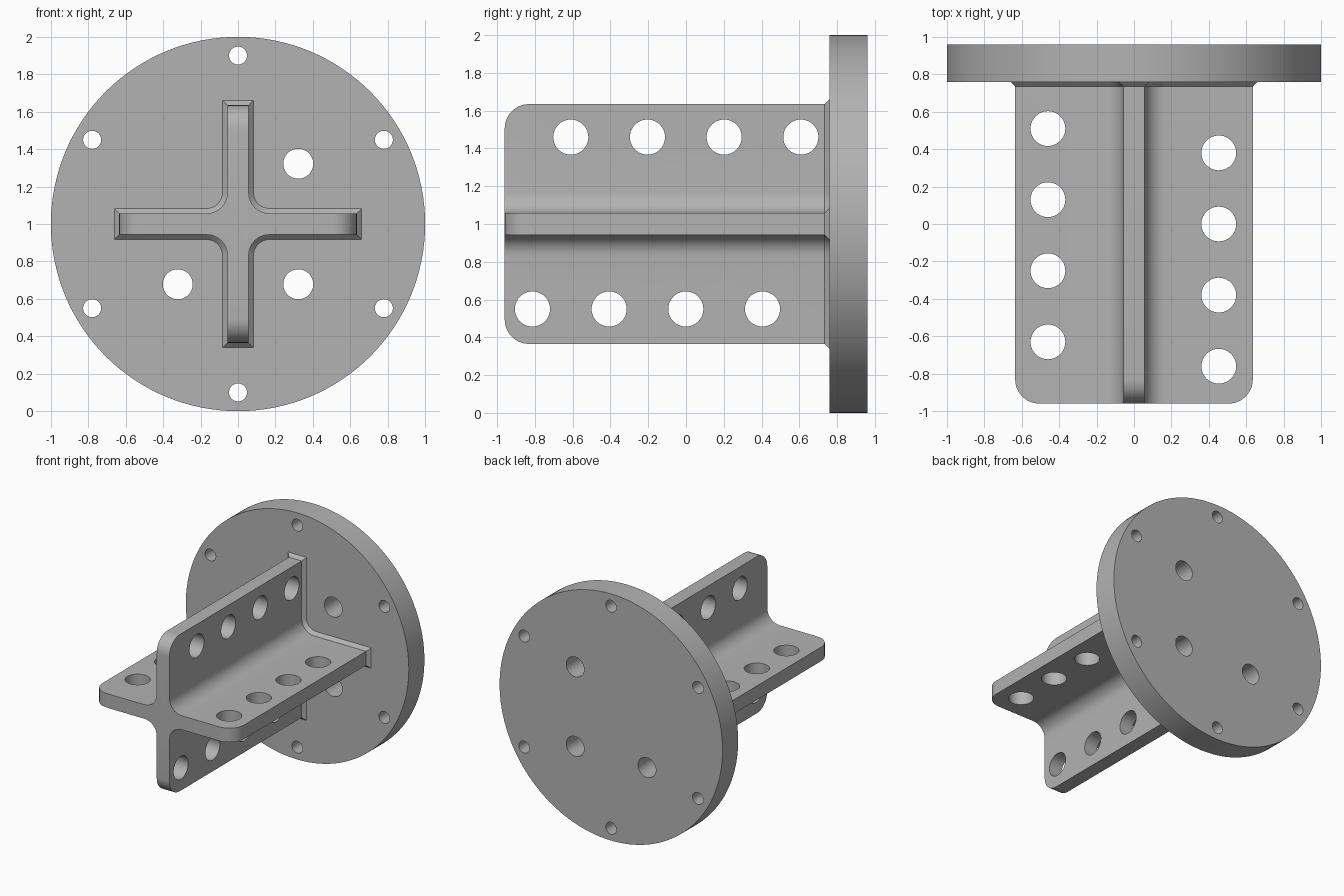
import bpy, bmesh
from math import pi, cos, sin, radians
from mathutils import Matrix, Vector

if "Cube" in bpy.data.objects:
    bpy.data.objects.remove(bpy.data.objects["Cube"])

FRONT, FACE, BACK, MID = -0.96, 0.76, 0.96, 1.0   # y of free end, disc face, disc back; axis height
ARM, HALF, FILLET, CHAMFER = 0.635, 0.057, 0.11, 0.026

grey = bpy.data.materials.new("machined grey")
grey.use_nodes = True
colour = (0.45, 0.45, 0.45, 1)
grey.diffuse_color = colour
grey.node_tree.nodes["Principled BSDF"].inputs["Base Color"].default_value = colour


def make_object(name, bm):
    bmesh.ops.recalc_face_normals(bm, faces=bm.faces)
    mesh = bpy.data.meshes.new(name)
    bm.to_mesh(mesh)
    bm.free()
    mesh.materials.append(grey)
    obj = bpy.data.objects.new(name, mesh)
    bpy.context.collection.objects.link(obj)
    return obj


def add_cylinder(bm, centre, axis, radius, length, segments=40):
    turn = Vector((0, 0, 1)).rotation_difference(Vector(axis)).to_matrix().to_4x4()
    bmesh.ops.create_cone(bm, cap_ends=True, segments=segments, radius1=radius, radius2=radius,
                          depth=length, matrix=Matrix.Translation(centre) @ turn)


def drill(obj, holes):
    """Cut cylinders (centre, axis, radius) out of the object, then shade it."""
    bm = bmesh.new()
    for centre, axis, radius in holes:
        add_cylinder(bm, centre, axis, radius, 0.5)
    cutter = make_object("hole_cutter", bm)
    cutter.hide_render = True
    mod = obj.modifiers.new("holes", 'BOOLEAN')
    mod.operation, mod.solver, mod.object = 'DIFFERENCE', 'EXACT', cutter
    bpy.ops.object.select_all(action='DESELECT')
    obj.select_set(True)
    bpy.context.view_layer.objects.active = obj
    bpy.ops.object.modifier_apply(modifier=mod.name)
    bpy.data.objects.remove(cutter)
    bpy.ops.object.shade_smooth_by_angle(angle=radians(30))


def cross_section(grow, steps=8):
    """Filleted plus-shaped outline, offset outward by grow."""
    arm, half, r = ARM + grow, HALF + grow, FILLET - grow
    c = half + r
    quarter = [(arm, -half), (arm, half)]
    for i in range(steps + 1):
        a = -pi / 2 - i * pi / 2 / steps
        quarter.append((c + r * cos(a), c + r * sin(a)))
    points = []
    for _ in range(4):
        points += quarter
        quarter = [(-z, x) for x, z in quarter]
    return points


# Round mounting disc with six rim holes and three inner holes
bm = bmesh.new()
add_cylinder(bm, (0, (FACE + BACK) / 2, MID), (0, 1, 0), 1.0, BACK - FACE, 128)
disc = make_object("mounting_disc", bm)
Y = (0, 1, 0)
holes = [((0.9 * cos(a), BACK, MID + 0.9 * sin(a)), Y, 0.048)
         for a in (radians(30 + 60 * i) for i in range(6))]
holes += [((0.322 * sx, BACK, MID + 0.322 * sz), Y, 0.08)
          for sx, sz in ((1, 1), (1, -1), (-1, -1))]
drill(disc, holes)

# Cross-shaped bracket: lofted section with a flared foot at the disc
bm = bmesh.new()
rings = []
for y, grow in ((FRONT, 0), (FACE - CHAMFER, 0), (FACE, CHAMFER)):
    rings.append([bm.verts.new((x, y, MID + z)) for x, z in cross_section(grow)])
count = len(rings[0])
for a, b in zip(rings, rings[1:]):
    for i in range(count):
        j = (i + 1) % count
        bm.faces.new((a[i], a[j], b[j], b[i]))
bm.faces.new(rings[0])
bm.faces.new(rings[-1])

# Rounded corners on the free end of each arm
tips = [e for e in bm.edges
        if all(v.co.y < FRONT + 0.01 and max(abs(v.co.x), abs(v.co.z - MID)) > ARM - 0.01
               for v in e.verts)]
bmesh.ops.bevel(bm, geom=tips, offset=0.13, offset_type='OFFSET', segments=10,
                profile=0.5, affect='EDGES')
bracket = make_object("cross_bracket", bm)

# Staggered rows of four holes in each arm
holes = []
for i in range(4):
    side, flat = 0.406 * i, 0.38 * i
    holes += [((0, -0.61 + side, MID + 0.46), (1, 0, 0), 0.093),
              ((0, -0.813 + side, MID - 0.45), (1, 0, 0), 0.093),
              ((-0.46, -0.63 + flat, MID), (0, 0, 1), 0.093),
              ((0.453, -0.76 + flat, MID), (0, 0, 1), 0.093)]
drill(bracket, holes)
